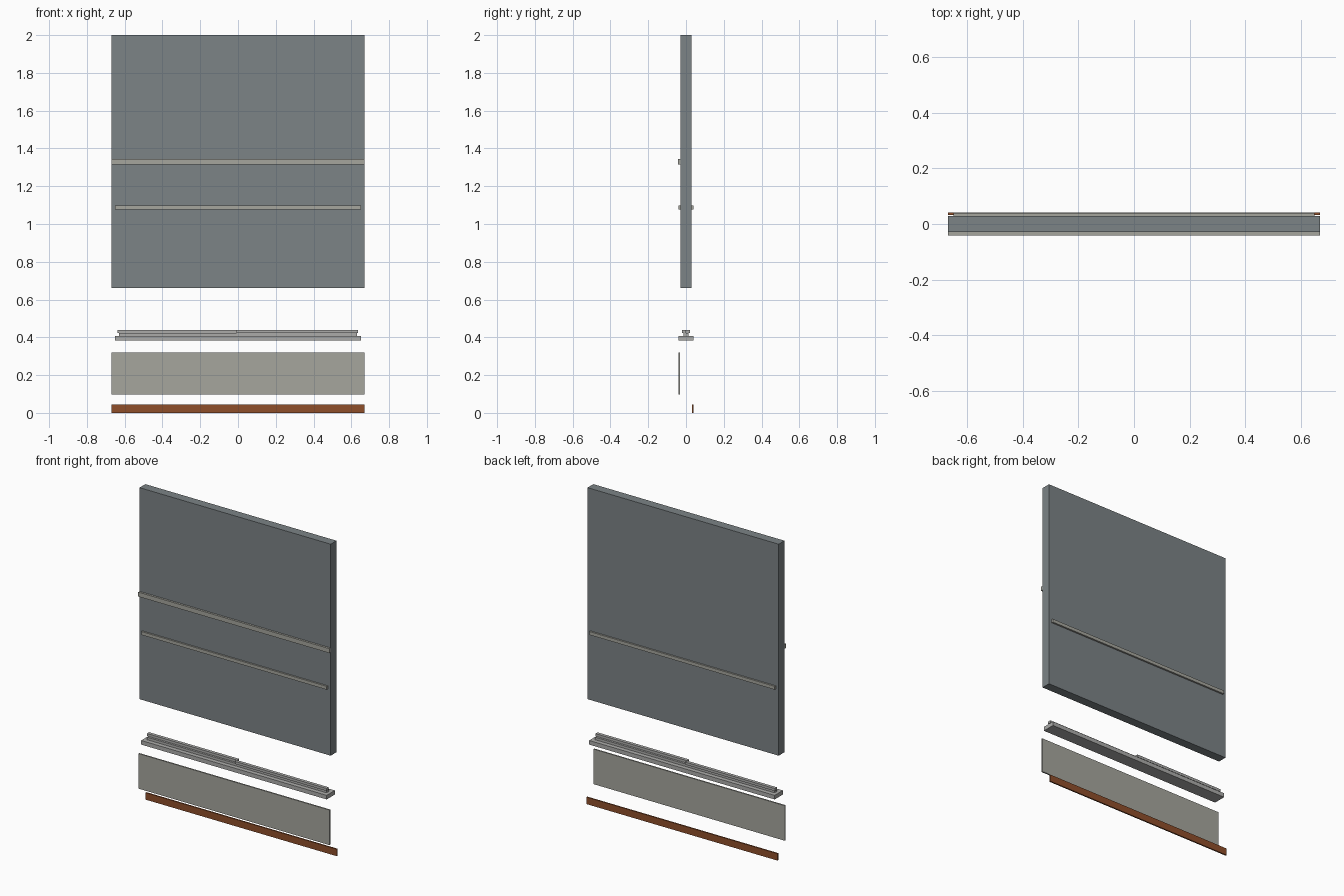
import bpy

if "Cube" in bpy.data.objects:
    bpy.data.objects.remove(bpy.data.objects["Cube"])


def lin(c):
    c /= 255
    return c / 12.92 if c <= 0.04045 else ((c + 0.055) / 1.055) ** 2.4


def material(name, r, g, b):
    m = bpy.data.materials.new(name)
    m.diffuse_color = (lin(r), lin(g), lin(b), 1)
    m.use_nodes = True
    m.node_tree.nodes["Principled BSDF"].inputs["Base Color"].default_value = m.diffuse_color
    return m


slate = material("slate grey", 124, 131, 134)
stone = material("warm grey", 166, 166, 158)
metal = material("light grey", 172, 172, 170)
brown = material("brown", 142, 78, 42)


def box(name, x, y, z, mat):
    """Box from (min, max) ranges on each axis."""
    bpy.ops.mesh.primitive_cube_add(size=1)
    o = bpy.context.object
    o.name = name
    for v in o.data.vertices:
        v.co = [lo if c < 0 else hi for c, (lo, hi) in zip(v.co, (x, y, z))]
    o.data.materials.append(mat)
    return o


FULL = (-0.67, 0.67)
INNER = (-0.65, 0.65)

# main slab
box("main_panel", FULL, (-0.029, 0.029), (0.66, 2.0), slate)

# horizontal rails on the slab faces
box("upper_front_rail", FULL, (-0.042, -0.029), (1.315, 1.343), stone)
box("lower_front_rail", INNER, (-0.040, -0.029), (1.077, 1.098), stone)
box("lower_back_rail", INNER, (0.029, 0.040), (1.077, 1.098), stone)

# track: base, stem and two staggered sliding strips
box("track_base", INNER, (-0.041, 0.041), (0.382, 0.408), metal)
box("track_stem", (-0.63, 0.63), (-0.013, 0.013), (0.408, 0.424), metal)
box("back_left_strip", (-0.638, -0.008), (0.0, 0.021), (0.424, 0.440), metal)
box("front_right_strip", (-0.008, 0.635), (-0.021, 0.0), (0.424, 0.440), metal)

# loose front plate and back skirting strip
box("front_plate", FULL, (-0.041, -0.032), (0.098, 0.32), stone)
box("back_skirting", FULL, (0.032, 0.041), (0.0, 0.044), brown)
